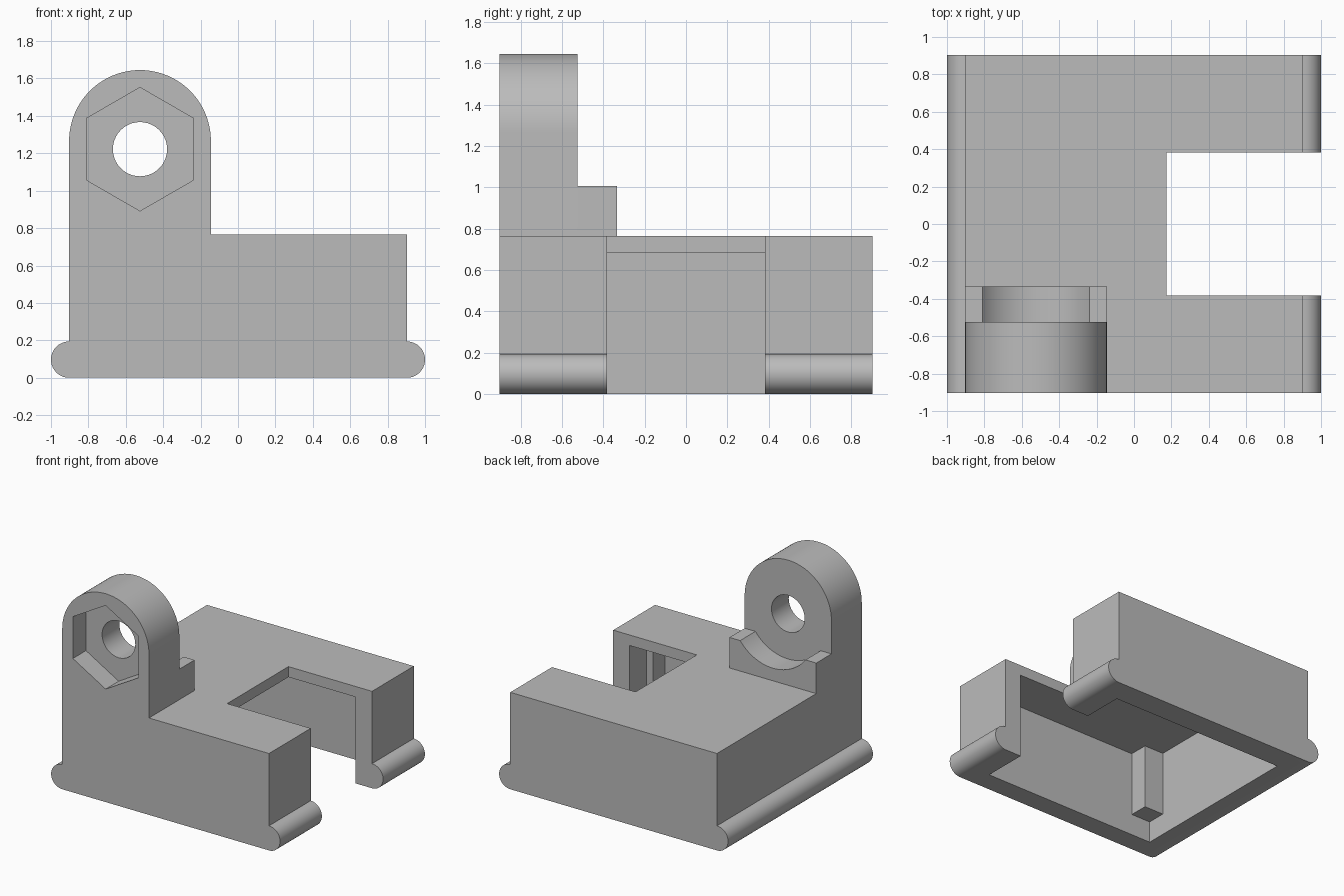
import bpy, bmesh
from math import pi, sin, cos, atan2

cube = bpy.data.objects.get("Cube")
if cube:
    bpy.data.objects.remove(cube)

grey = bpy.data.materials.new("plain grey")
grey.use_nodes = True
grey.diffuse_color = (0.5, 0.5, 0.5, 1)
grey.node_tree.nodes["Principled BSDF"].inputs["Base Color"].default_value = grey.diffuse_color


def arc(cx, cz, r, start, end, n):
    """Points on an arc in the x-z plane."""
    return [(cx + r * cos(start + (end - start) * i / n),
             cz + r * sin(start + (end - start) * i / n)) for i in range(n + 1)]


def prism(name, outline, y0, y1):
    """Extrude an x-z outline from y0 to y1."""
    bm = bmesh.new()
    face = bm.faces.new([bm.verts.new((x, y0, z)) for x, z in outline])
    side = bmesh.ops.extrude_face_region(bm, geom=[face])["geom"]
    for v in side:
        if isinstance(v, bmesh.types.BMVert):
            v.co.y = y1
    bmesh.ops.recalc_face_normals(bm, faces=bm.faces)
    mesh = bpy.data.meshes.new(name)
    bm.to_mesh(mesh)
    bm.free()
    mesh.materials.append(grey)
    ob = bpy.data.objects.new(name, mesh)
    bpy.context.collection.objects.link(ob)
    return ob


def block(name, x0, x1, y0, y1, z0, z1):
    return prism(name, [(x0, z0), (x1, z0), (x1, z1), (x0, z1)], y0, y1)


def cut(target, cutter):
    """Subtract the cutter, then discard it."""
    mod = target.modifiers.new("cut", "BOOLEAN")
    mod.operation = "DIFFERENCE"
    mod.solver = "EXACT"
    mod.object = cutter
    bpy.context.view_layer.objects.active = target
    bpy.ops.object.modifier_apply(modifier=mod.name)
    bpy.data.objects.remove(cutter)


def smooth(ob):
    bpy.ops.object.select_all(action="DESELECT")
    ob.select_set(True)
    bpy.context.view_layer.objects.active = ob
    bpy.ops.object.shade_smooth_by_angle(angle=pi / 6)


HALF, TOP, CEILING, RAIL = 0.903, 0.765, 0.682, 0.097
IN_LEFT, IN_RIGHT, IN_FRONT, IN_BACK = -0.77, 0.76, -0.74, 0.71

# Body shell with a rounded rail along each lower side
outline = arc(0.903, RAIL, RAIL, -pi / 2, pi / 2, 20)
outline += [(HALF, TOP), (-HALF, TOP)]
outline += arc(-0.903, RAIL, RAIL, pi / 2, 3 * pi / 2, 20)
body = prism("body_shell", outline, -HALF, HALF)
cut(body, block("cavity", IN_LEFT, IN_RIGHT, IN_FRONT, IN_BACK, -0.1, CEILING))
cut(body, block("notch", 0.173, 1.2, -0.382, 0.382, -0.2, 1))
smooth(body)

# Corner posts under the roof
for side, y0, y1 in (("front", IN_FRONT, IN_FRONT + 0.15), ("back", IN_BACK - 0.15, IN_BACK)):
    block(side + "_inner_post", IN_LEFT, IN_LEFT + 0.17, y0, y1, 0.17, CEILING)
    block(side + "_outer_post", IN_RIGHT - 0.06, IN_RIGHT, y0, y1, 0.17, CEILING)

# Upright lug with a bolt hole and a hexagonal nut recess
CX, CZ, R, HOLE_Z = -0.524, 1.266, 0.379, 1.222
lug = prism("lug", [(CX - R, TOP), (CX + R, TOP)] + arc(CX, CZ, R, 0, pi, 48), -HALF, -0.525)
cut(lug, prism("bolt_hole", arc(CX, HOLE_Z, 0.145, 0, 2 * pi, 40)[:-1], -1.2, 0))
cut(lug, prism("nut_recess", arc(CX, HOLE_Z, 0.33, pi / 2, 5 * pi / 2, 6)[:-1], -1.2, -0.74))
smooth(lug)

# Step behind the lug, scooped around the bolt axis
STEP, SCOOP = 1.006, 0.285
drop = HOLE_Z - STEP
radius = (SCOOP ** 2 + drop ** 2) ** 0.5
lean = atan2(drop, SCOOP)
step = [(CX - R, STEP), (CX - R, TOP), (CX + R, TOP), (CX + R, STEP)]
step += arc(CX, HOLE_Z, radius, -lean, lean - pi, 28)
smooth(prism("scooped_step", step, -0.525, -0.335))
